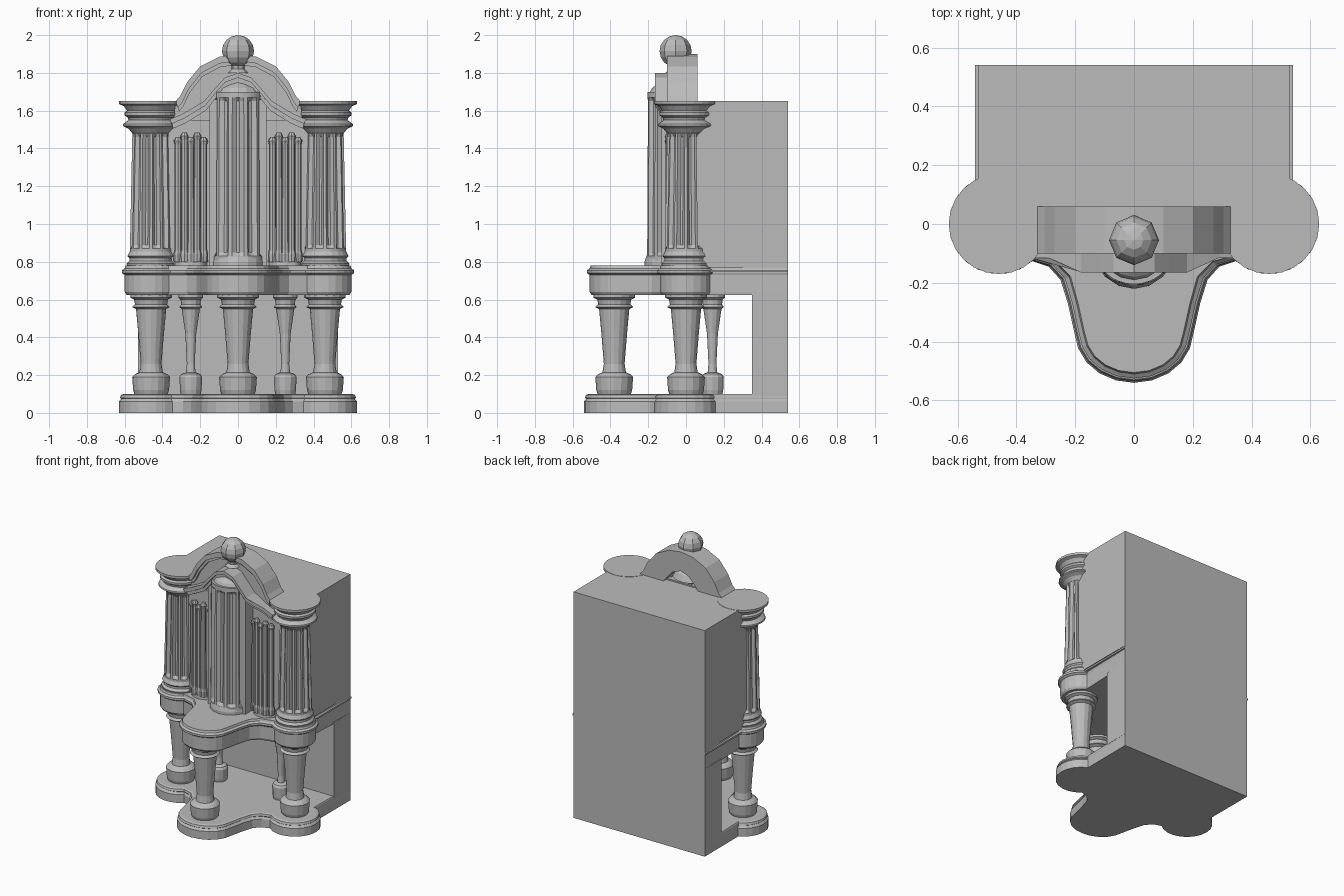
import bpy, bmesh
from math import sin, cos, pi, radians

cube = bpy.data.objects.get("Cube")
if cube:
    bpy.data.objects.remove(cube, do_unlink=True)

grey = bpy.data.materials.new("plain grey")
grey.use_nodes = True
GREY = (0.5, 0.5, 0.5, 1)
grey.diffuse_color = GREY
grey.node_tree.nodes["Principled BSDF"].inputs["Base Color"].default_value = GREY


def loft(name, rings):
    """Skin a list of closed rings and cap both ends."""
    bm = bmesh.new()
    rows = [[bm.verts.new(p) for p in ring] for ring in rings]
    n = len(rows[0])
    for a, b in zip(rows, rows[1:]):
        for i in range(n):
            j = (i + 1) % n
            bm.faces.new((a[i], a[j], b[j], b[i]))
    bm.faces.new(rows[0][::-1])
    bm.faces.new(rows[-1])
    bmesh.ops.recalc_face_normals(bm, faces=bm.faces)
    mesh = bpy.data.meshes.new(name)
    bm.to_mesh(mesh)
    bm.free()
    mesh.materials.append(grey)
    obj = bpy.data.objects.new(name, mesh)
    bpy.context.collection.objects.link(obj)
    return obj


def box(name, x, y0, y1, z0, z1):
    corners = [(-x, y0), (x, y0), (x, y1), (-x, y1)]
    loft(name, [[(a, b, z) for a, b in corners] for z in (z0, z1)])


def turned(name, x, y, profile, sides=16):
    """Turned part; profile rows are (radius, height)."""
    loft(name, [[(x + r * cos(2 * pi * i / sides), y + r * sin(2 * pi * i / sides), z)
                 for i in range(sides)] for r, z in profile])


def fluted(name, x, y, r0, r1, z0, z1, count, depth, margin, squash=1):
    """Shaft with vertical grooves that stop short of both ends."""
    def ring(r, z, cut):
        pts = []
        for i in range(count * 4):
            a = 2 * pi * (i - 0.5) / (count * 4)
            q = r - cut if i % 4 in (2, 3) else r
            pts.append((x + q * cos(a), y + q * squash * sin(a), z))
        return pts
    loft(name, [ring(r0, z0, 0), ring(r0, z0 + margin, 0), ring(r0, z0 + margin + 0.02, depth),
                ring(r1, z1 - margin - 0.02, depth), ring(r1, z1 - margin, 0), ring(r1, z1, 0)])


def plan(d):
    """Lobed floor outline, inset by d around the front."""
    half = [(0.53, 0.54)]
    for i in range(13):
        a = radians(66 - i * 16.5)
        half.append((0.46 + (0.17 - d) * cos(a), (0.17 - d) * sin(a)))
    half += [(0.29 - d * 0.7, -0.145 + d * 0.5), (0.25 - d, -0.19 + d * 0.3),
             (0.225 - d, -0.27), (0.205 - d, -0.36)]
    for i in range(1, 6):
        a = radians(i * 18)
        half.append(((0.2 - d) * cos(a), -0.37 - (0.17 - d) * sin(a)))
    return half + [(-x, y) for x, y in half[-2::-1]]


def slab(name, layers):
    loft(name, [[(x, y, z) for x, y in plan(d)] for z, d in layers])


def mirrored(half):
    """Left half of an arch, from outside to centre, continued to the other side."""
    return half + [(-x, z) for x, z in half[-2::-1]]


def arch(name, top, bottom, front, back):
    """Solid between two arch lines; front gives y from x."""
    edge = [(p, front(p[0])) for p in top + bottom[::-1]]
    loft(name, [[(p[0], y, p[1]) for p, y in edge], [(p[0], back, p[1]) for p, y in edge]])


def lowered(line, t):
    return [(x * (1 - t), z - t) for x, z in line]


# Plinth and table slab share the lobed outline
slab("plinth", [(0, 0), (0.06, 0), (0.075, 0.012), (0.08, 0.005), (0.095, 0.01), (0.1, 0.025)])
slab("table_slab", [(0.625, 0.04), (0.64, 0.03), (0.73, 0.03), (0.74, 0.015),
                    (0.755, 0.015), (0.765, 0.03), (0.78, 0.035)])
box("side_ledge", 0.54, 0.1, 0.54, 0.745, 0.757)

# Cabinet carcass
box("lower_back", 0.53, 0.35, 0.54, 0.09, 0.64)
box("upper_case", 0.53, 0.02, 0.54, 0.77, 1.65)
box("front_panel", 0.4, -0.04, 0.05, 0.77, 1.55)

# Turned legs
leg = [(0.085, 0.09), (0.095, 0.12), (0.1, 0.19), (0.085, 0.205), (0.062, 0.215), (0.055, 0.26),
       (0.068, 0.42), (0.08, 0.55), (0.1, 0.56), (0.085, 0.575), (0.09, 0.6), (0.11, 0.61), (0.11, 0.63)]
slim = [(r * 0.6 - 0.012 * (0.21 < z < 0.5), z) for r, z in leg]
turned("front_leg", 0, -0.38, leg)
for side, s in (("left", 1), ("right", -1)):
    turned(side + "_leg", 0.46 * s, 0, leg)
    turned(side + "_rear_leg", 0.25 * s, 0.14, slim, 12)

    # Tall fluted columns with base and capital
    turned(side + "_column_base", 0.46 * s, 0,
           [(0.125, 0.77), (0.13, 0.79), (0.115, 0.805), (0.115, 0.82), (0.125, 0.83), (0.11, 0.86)], 20)
    fluted(side + "_column_shaft", 0.46 * s, 0, 0.112, 0.1, 0.84, 1.51, 12, 0.02, 0.03)
    turned(side + "_capital", 0.46 * s, 0,
           [(0.1, 1.48), (0.12, 1.505), (0.15, 1.52), (0.148, 1.53), (0.12, 1.55), (0.125, 1.565),
            (0.14, 1.575), (0.14, 1.59), (0.128, 1.6), (0.145, 1.625), (0.17, 1.635), (0.17, 1.652)], 24)

    # Side pipe groups, each pipe with a stepped tip
    for k in range(5):
        px = (0.182 + 0.034 * k) * s
        py = -0.06 - (0.03 if k in (1, 2, 3) else 0.01)
        top = 1.44 + 0.025 * (k % 2)
        turned(side + "_pipe", px, py, [(0.022, 0.8), (0.024, 0.84), (0.019, 0.86), (0.018, top - 0.02),
                                        (0.023, top), (0.012, top + 0.02)], 8)
    fluted(side + "_pipe_core", 0.25 * s, -0.04, 0.085, 0.085, 0.77, 0.83, 8, 0.004, 0.005, 0.8)

# Central pilaster and its fluted bay
box("centre_pilaster", 0.15, -0.13, 0.03, 0.77, 1.66)
fluted("centre_bay", 0, -0.09, 0.135, 0.13, 0.8, 1.7, 10, 0.022, 0.03, 0.88)
turned("centre_bay_foot", 0, -0.08, [(0.14, 0.775), (0.14, 0.8), (0.13, 0.83)], 16)
turned("centre_bay_head", 0, -0.07, [(0.13, 1.68), (0.11, 1.72), (0.07, 1.75)], 16)

# Curved pediment: back body, outer rim, inner hood
outer = mirrored([(0.33, 1.65), (0.305, 1.68), (0.27, 1.75), (0.2, 1.835), (0.1, 1.885), (0, 1.9)])
hood = mirrored([(0.36, 1.555), (0.29, 1.585), (0.18, 1.65), (0.12, 1.72), (0.07, 1.775), (0, 1.8)])
arch("pediment_body", outer, lowered(hood, 0.04), lambda x: -0.06, 0.06)
arch("pediment_rim", outer, lowered(outer, 0.035), lambda x: -0.1, 0.05)
arch("pediment_inner_rim", lowered(outer, 0.03), lowered(outer, 0.055), lambda x: -0.08, 0.05)
arch("hood", hood, lowered(hood, 0.025), lambda x: -0.165 if abs(x) < 0.19 else -0.115, 0)
arch("hood_underside", lowered(hood, 0.02), lowered(hood, 0.05),
     lambda x: -0.145 if abs(x) < 0.19 else -0.095, 0)

# Ball finial on a short neck
turned("finial_neck", 0, -0.055, [(0.055, 1.8), (0.035, 1.82), (0.04, 1.85)], 8)
turned("finial_ball", 0, -0.055,
       [(0.085 * sin(pi * max(i, 0.02) / 8), 1.915 - 0.085 * cos(pi * i / 8)) for i in range(9)], 8)
